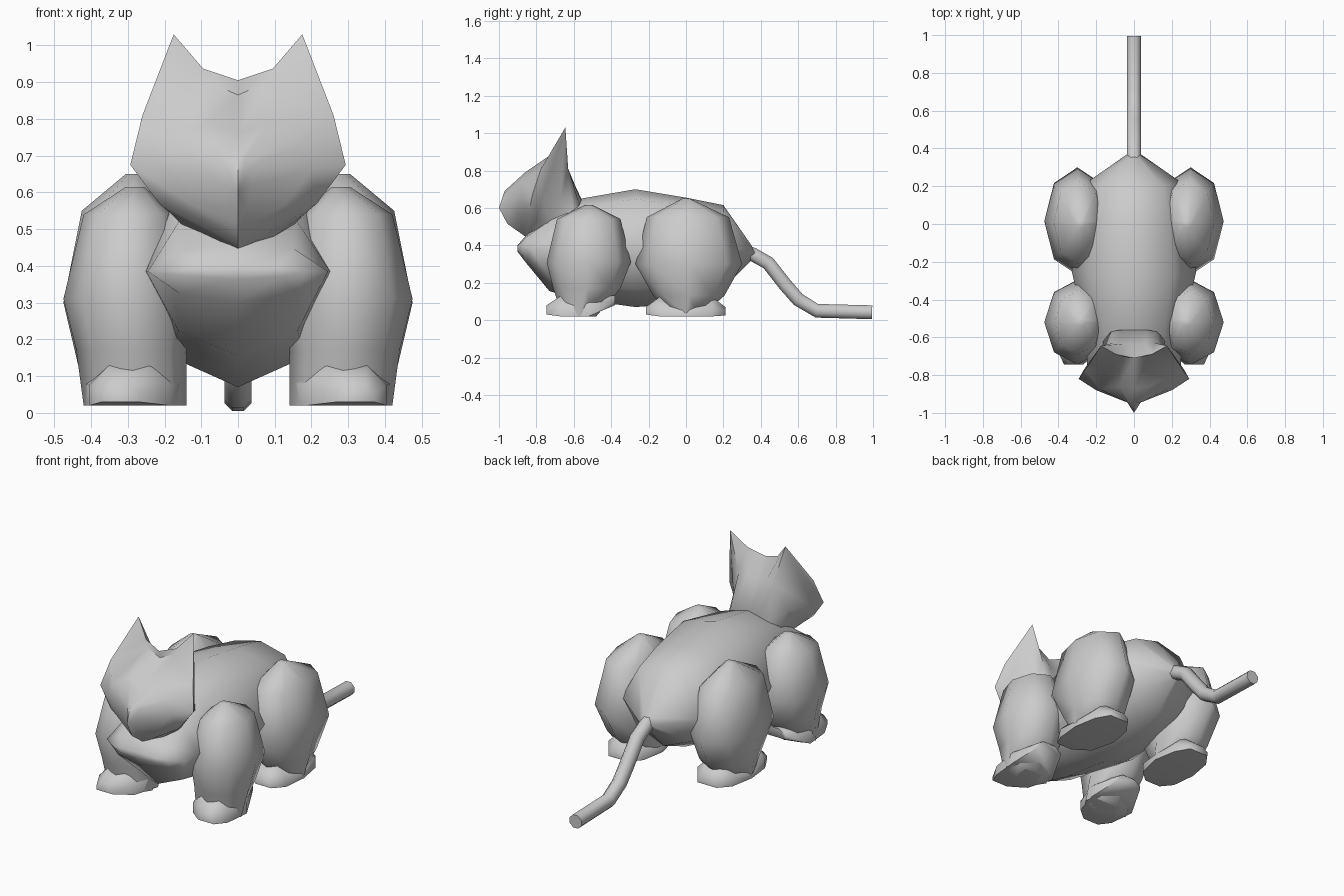
import bpy, bmesh
from math import sin, cos, pi, radians
from mathutils import Vector

default_cube = bpy.data.objects.get("Cube")
if default_cube:
    bpy.data.objects.remove(default_cube, do_unlink=True)

# Single plain colour
grey = bpy.data.materials.new("plain grey")
grey.use_nodes = True
tone = (0.6, 0.6, 0.6, 1)
grey.diffuse_color = tone
for node in grey.node_tree.nodes:
    if node.type == "BSDF_PRINCIPLED":
        node.inputs["Base Color"].default_value = tone


def loft(name, rings, sharp_angle=70):
    """Skin a series of closed rings, cap both ends and shade the result."""
    bm = bmesh.new()
    loops = [[bm.verts.new(point) for point in ring] for ring in rings]
    count = len(loops[0])
    for first, second in zip(loops, loops[1:]):
        for i in range(count):
            j = (i + 1) % count
            bm.faces.new((first[i], first[j], second[j], second[i]))
    bm.faces.new(loops[0])
    bm.faces.new(loops[-1])
    bmesh.ops.remove_doubles(bm, verts=bm.verts[:], dist=0.0005)
    bmesh.ops.recalc_face_normals(bm, faces=bm.faces[:])
    bmesh.ops.triangulate(bm, faces=[f for f in bm.faces if len(f.verts) > 4])
    mesh = bpy.data.meshes.new(name)
    bm.to_mesh(mesh)
    bm.free()
    mesh.materials.append(grey)
    part = bpy.data.objects.new(name, mesh)
    bpy.context.collection.objects.link(part)
    bpy.ops.object.select_all(action="DESELECT")
    part.select_set(True)
    bpy.context.view_layer.objects.active = part
    bpy.ops.object.shade_smooth_by_angle(angle=radians(sharp_angle))


def mirrored(half):
    """Close a half ring that starts and ends on the middle plane."""
    return half + [(-x, y, z) for x, y, z in reversed(half[1:-1])]


def body_ring(y, width, top, middle, bottom):
    upper = middle + (top - middle) * 0.83
    lower = middle + (bottom - middle) * 0.7
    return mirrored([
        (0, y, top),
        (width * 0.62, y, upper),
        (width, y + 0.02, middle),
        (width * 0.65, y, lower),
        (0, y, bottom),
    ])


# Body, from chest to rump
body_sections = [
    (-0.9, 0.18, 0.4, 0.385, 0.365),
    (-0.85, 0.245, 0.46, 0.385, 0.3),
    (-0.73, 0.25, 0.56, 0.385, 0.155),
    (-0.56, 0.26, 0.65, 0.39, 0.11),
    (-0.27, 0.33, 0.7, 0.39, 0.07),
    (0, 0.3, 0.655, 0.39, 0.09),
    (0.2, 0.25, 0.615, 0.39, 0.17),
    (0.35, 0.035, 0.4, 0.36, 0.32),
]
loft("body", [body_ring(*section) for section in body_sections])

# Head: nose tip, muzzle ridge, face, face rim, ears, nape and neck
nose_tip = (0, -1, 0.6)
head_halves = [
    [nose_tip] * 6,
    [(0, -0.97, 0.69), (0.02, -0.95, 0.69), (0.035, -0.945, 0.67),
     (0.035, -0.945, 0.62), (0.025, -0.945, 0.56), (0, -0.955, 0.515)],
    [(0, -0.87, 0.76), (0.08, -0.86, 0.79), (0.18, -0.875, 0.74),
     (0.2, -0.88, 0.66), (0.13, -0.9, 0.57), (0, -0.92, 0.49)],
    [(0, -0.705, 0.865), (0.08, -0.7, 0.9), (0.26, -0.775, 0.81),
     (0.293, -0.82, 0.675), (0.215, -0.84, 0.57), (0, -0.87, 0.455)],
    [(0, -0.71, 0.905), (0.095, -0.69, 0.937), (0.175, -0.645, 1.03),
     (0.265, -0.77, 0.66), (0.18, -0.8, 0.54), (0, -0.85, 0.44)],
    [(0, -0.64, 0.8), (0.06, -0.635, 0.81), (0.11, -0.63, 0.81),
     (0.17, -0.67, 0.65), (0.14, -0.73, 0.5), (0, -0.82, 0.41)],
    [(0, -0.56, 0.65), (0.07, -0.56, 0.64), (0.12, -0.57, 0.62),
     (0.16, -0.6, 0.55), (0.13, -0.66, 0.45), (0, -0.8, 0.38)],
]
loft("head", [mirrored(half) for half in head_halves], 55)


def leg_ring(side, shift, z, x, half_width, y, half_length, sides=8):
    angles = [2 * pi * i / sides for i in range(sides)]
    return [(side * (x + half_width * cos(a)), shift + y + half_length * sin(a), z)
            for a in angles]


def paw_ring(side, y, x, half_width, bottom, top):
    return [(side * (x + u * half_width), y, z) for u, z in (
        (-1, bottom), (1, bottom), (1, (bottom + top) / 2),
        (0.5, top), (-0.5, top), (-1, (bottom + top) / 2))]


# Legs as rounded columns, with low tapered paws underneath
front_leg = [
    (0.615, 0.28, 0.025, 0, 0.02),
    (0.54, 0.295, 0.125, 0, 0.17),
    (0.31, 0.3, 0.175, 0, 0.225),
    (0.17, 0.29, 0.15, -0.01, 0.18),
    (0.02, 0.28, 0.14, -0.05, 0.09),
]
hind_leg = [
    (0.65, 0.28, 0.025, 0, 0.02),
    (0.55, 0.295, 0.13, 0.01, 0.22),
    (0.3, 0.3, 0.175, 0.015, 0.285),
    (0.13, 0.29, 0.145, 0.015, 0.19),
    (0.03, 0.28, 0.135, 0, 0.09),
]
front_paw = [
    (-0.745, 0.32, 0.05, 0.03, 0.08),
    (-0.67, 0.295, 0.11, 0.02, 0.13),
    (-0.52, 0.28, 0.14, 0.02, 0.15),
    (-0.38, 0.28, 0.08, 0.08, 0.13),
]
hind_paw = [
    (-0.215, 0.31, 0.05, 0.03, 0.07),
    (-0.14, 0.29, 0.11, 0.02, 0.125),
    (0, 0.28, 0.135, 0.02, 0.08),
    (0.14, 0.28, 0.11, 0.02, 0.125),
    (0.21, 0.28, 0.06, 0.025, 0.07),
]
for side, label in ((1, "left"), (-1, "right")):
    for end, shift, leg, paw in (("front", -0.52, front_leg, front_paw),
                                 ("hind", 0, hind_leg, hind_paw)):
        loft(f"{label}_{end}_leg", [leg_ring(side, shift, *row) for row in leg])
        loft(f"{label}_{end}_paw", [paw_ring(side, *row) for row in paw])

# Tail, a thin tube swept along a drooping path
tail_path = [Vector((0, y, z)) for y, z in (
    (0.28, 0.38), (0.36, 0.35), (0.44, 0.305), (0.53, 0.19),
    (0.6, 0.11), (0.7, 0.05), (0.995, 0.042))]
tail_rings = []
for i, point in enumerate(tail_path):
    before = tail_path[max(i - 1, 0)]
    after = tail_path[min(i + 1, len(tail_path) - 1)]
    across = Vector((1, 0, 0))
    up = across.cross((after - before).normalized())
    tail_rings.append([point + 0.04 * (across * cos(a) + up * sin(a))
                       for a in (pi * (k + 0.5) / 4 for k in range(8))])
loft("tail", tail_rings)
